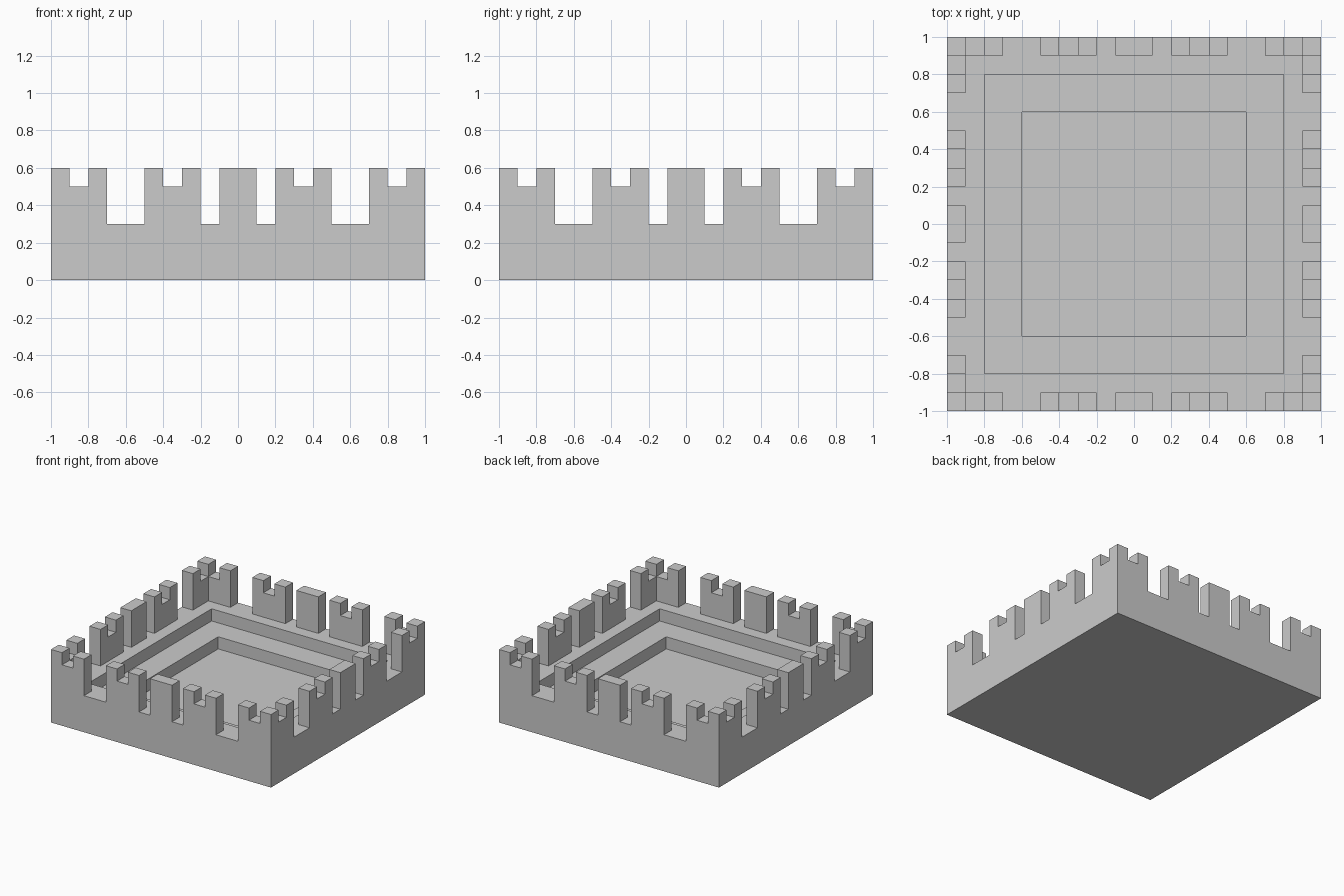
import bpy
import bmesh
from mathutils import Vector

default_cube = bpy.data.objects.get("Cube")
if default_cube:
    bpy.data.objects.remove(default_cube, do_unlink=True)

CELLS = 20          # the plan is a grid of cells, each 0.1 wide
DECK = 0.3          # height of the walkway

# One half of a wall, from the corner to the middle:
# T = tall merlon, L = low notch, . = open gap
HALF_WALL = "TLT..TLT.T"
WALL = HALF_WALL + HALF_WALL[::-1]

stone = bpy.data.materials.new("grey_stone")
stone.use_nodes = True
grey = (0.6, 0.6, 0.6, 1)
stone.diffuse_color = grey
stone.node_tree.nodes["Principled BSDF"].inputs["Base Color"].default_value = grey


def wall_mark(center):
    """Letter of the wall pattern at a cell, or a gap inside the court."""
    i, j = (int((c + 1) * CELLS / 2) for c in center.xy)
    if j in (0, CELLS - 1):
        return WALL[i]
    if i in (0, CELLS - 1):
        return WALL[j]
    return "."


def shift_cells(bm, rule, level, height):
    """Extrude the upward faces at one level that satisfy the rule."""
    bm.normal_update()
    picked = []
    for f in bm.faces:
        c = f.calc_center_median()
        if f.normal.z > 0.9 and abs(c.z - level) < 0.01 and rule(c):
            picked.append(f)
    result = bmesh.ops.extrude_face_region(bm, geom=picked)
    verts = [g for g in result["geom"] if isinstance(g, bmesh.types.BMVert)]
    bmesh.ops.translate(bm, verts=verts, vec=Vector((0, 0, height)))
    # Open the old surface so that only the shifted one is left
    leftover = [f for f in picked if f.is_valid]
    bmesh.ops.delete(bm, geom=leftover, context="FACES")


def inside(half):
    return lambda c: max(abs(c.x), abs(c.y)) < half


bm = bmesh.new()

# Walkway grid, outer sides and underside
bmesh.ops.create_grid(bm, x_segments=CELLS, y_segments=CELLS, size=1)
bmesh.ops.translate(bm, verts=bm.verts[:], vec=(0, 0, DECK))
rim = [e for e in bm.edges if e.is_boundary]
skirt = bmesh.ops.extrude_edge_only(bm, edges=rim)["geom"]
for v in skirt:
    if isinstance(v, bmesh.types.BMVert):
        v.co.z = 0
bmesh.ops.edgeloop_fill(bm, edges=[e for e in bm.edges if e.is_boundary])
bmesh.ops.recalc_face_normals(bm, faces=bm.faces[:])

# Battlements: notch height first, then the tall merlons
shift_cells(bm, lambda c: wall_mark(c) != ".", DECK, 0.2)
shift_cells(bm, lambda c: wall_mark(c) == "T", 0.5, 0.1)

# Sunken court in two steps
shift_cells(bm, inside(0.8), DECK, -0.1)
shift_cells(bm, inside(0.6), 0.2, -0.1)

# Merge the flat cells, keeping the centre line so that rings stay in two halves
bmesh.ops.recalc_face_normals(bm, faces=bm.faces[:])
mergeable = [e for e in bm.edges if any(abs(v.co.x) > 0.01 for v in e.verts)]
bmesh.ops.dissolve_limit(bm, angle_limit=0.01, verts=bm.verts[:], edges=mergeable)

mesh = bpy.data.meshes.new("battlement_base")
bm.to_mesh(mesh)
bm.free()
mesh.materials.append(stone)
base = bpy.data.objects.new("battlement_base", mesh)
bpy.context.collection.objects.link(base)
